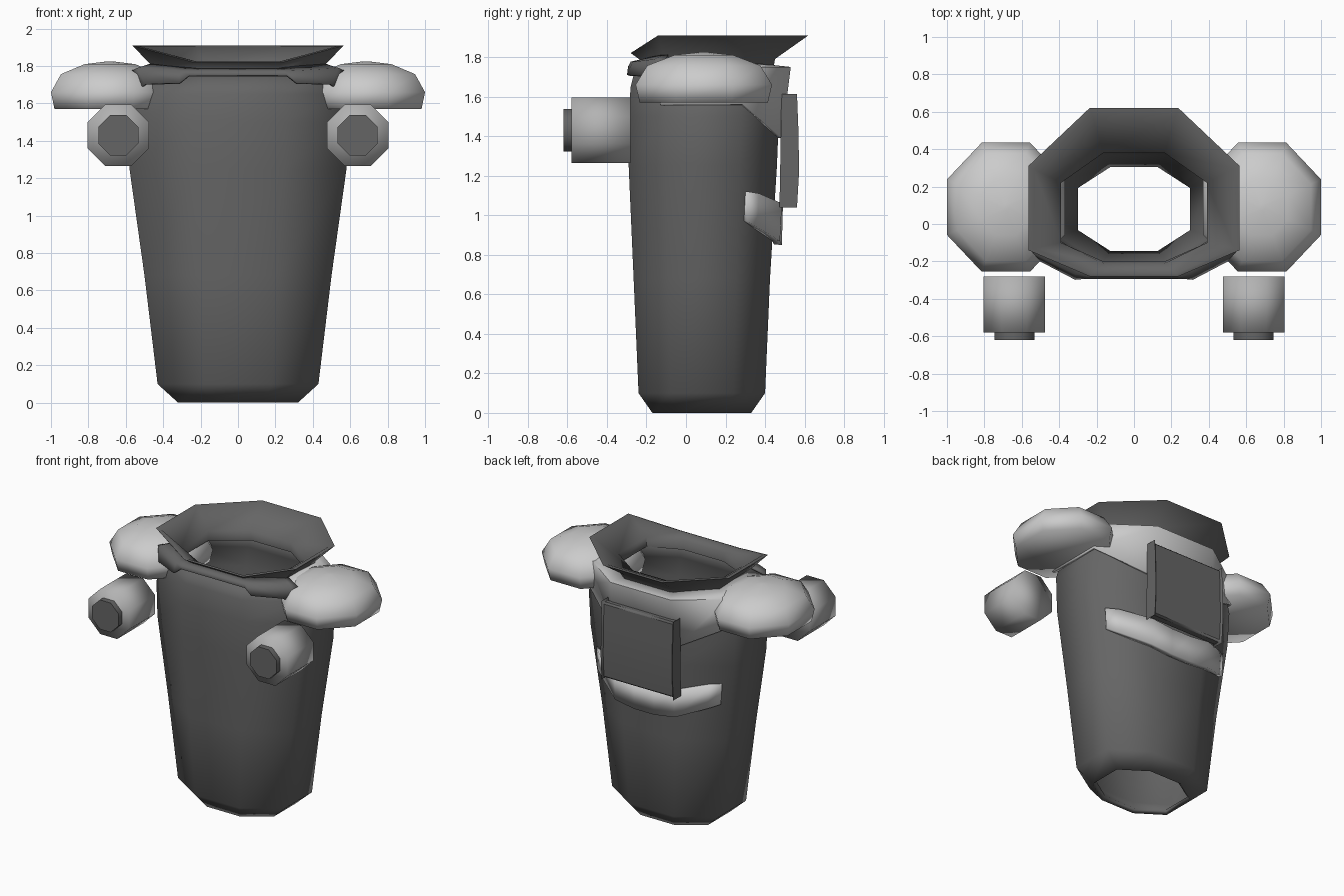
import bpy, math

if "Cube" in bpy.data.objects:
    bpy.data.objects.remove(bpy.data.objects["Cube"])


def material(name, v):
    m = bpy.data.materials.new(name)
    m.diffuse_color = (v, v, v, 1)
    m.use_nodes = True
    m.node_tree.nodes["Principled BSDF"].inputs["Base Color"].default_value = m.diffuse_color
    return m


DARK = material("dark_cloth", 0.13)
MID = material("mid_metal", 0.45)
LIGHT = material("light_metal", 0.8)


def finish(ob, mat, angle):
    ob.data.materials.append(mat)
    bpy.ops.object.select_all(action='DESELECT')
    ob.select_set(True)
    bpy.context.view_layer.objects.active = ob
    bpy.ops.object.shade_smooth_by_angle(angle=math.radians(angle))


def make(name, verts, faces, mat, thick=0, angle=75):
    me = bpy.data.meshes.new(name)
    me.from_pydata(verts, [], faces)
    me.update()
    ob = bpy.data.objects.new(name, me)
    bpy.context.collection.objects.link(ob)
    finish(ob, mat, angle)
    if thick:
        m = ob.modifiers.new("thickness", 'SOLIDIFY')
        m.thickness = thick
        m.offset = -1
    return ob


def octagon(cx, hx, y0, y1, z, fx=0.42, fy=0.5):
    """Eight-sided ring, counter-clockwise from above."""
    cy, hy = (y0 + y1) / 2, (y1 - y0) / 2
    k = [(fx, -1), (1, -fy), (1, fy), (fx, 1), (-fx, 1), (-1, fy), (-1, -fy), (-fx, -1)]
    return [(cx + a * hx, cy + b * hy, z) for a, b in k]


def collar_ring(hx, front, side_front, side_back, back, z_front, z):
    right = [(0.42 * hx, front, z_front), (hx, side_front, z),
             (hx, side_back, z), (0.42 * hx, back, z)]
    return right + [(-x, y, h) for x, y, h in reversed(right)]


def loft(name, rings, mat, thick=0, caps=False, angle=75):
    n = len(rings[0])
    verts = [v for r in rings for v in r]
    faces = [(r * n + i, r * n + (i + 1) % n, (r + 1) * n + (i + 1) % n, (r + 1) * n + i)
             for r in range(len(rings) - 1) for i in range(n)]
    if caps:
        faces += [tuple(reversed(range(n))), tuple(range(len(verts) - n, len(verts)))]
    return make(name, verts, faces, mat, thick, angle)


def strip(name, rows, mat, thick):
    """Surface between rows of points, rows running bottom to top."""
    n = len(rows[0])
    faces = [(r * n + i, r * n + i + 1, (r + 1) * n + i + 1, (r + 1) * n + i)
             for r in range(len(rows) - 1) for i in range(n - 1)]
    return make(name, [v for r in rows for v in r], faces, mat, thick)


def mirrored(rows):
    return [r + [(-x, y, z) for x, y, z in reversed(r)] for r in rows]


def rod(name, x, z, apothem, y0, y1, mat, angle):
    bpy.ops.mesh.primitive_cylinder_add(
        vertices=8, radius=apothem / math.cos(math.pi / 8), depth=y1 - y0,
        location=(x, (y0 + y1) / 2, z), rotation=(math.pi / 2, math.pi / 8, 0))
    bpy.context.object.name = name
    finish(bpy.context.object, mat, angle)


# Tapered hollow torso: half width, front, back, height
torso = [(0.32, -0.17, 0.33, 0), (0.43, -0.24, 0.40, 0.10), (0.50, -0.265, 0.425, 0.68),
         (0.58, -0.29, 0.46, 1.25), (0.59, -0.29, 0.47, 1.5), (0.55, -0.28, 0.47, 1.65),
         (0.46, -0.255, 0.45, 1.75)]
loft("torso", [octagon(0, *t) for t in torso], DARK, 0.035)

# Flared collar, dipping at the front: outside up, over the rim, inside down
loft("collar", [
    collar_ring(0.44, -0.23, -0.12, 0.25, 0.44, 1.73, 1.73),
    collar_ring(0.45, -0.21, -0.11, 0.25, 0.45, 1.77, 1.79),
    collar_ring(0.565, -0.28, -0.14, 0.31, 0.62, 1.82, 1.91),
    collar_ring(0.535, -0.265, -0.13, 0.295, 0.59, 1.825, 1.908),
    collar_ring(0.39, -0.21, -0.10, 0.22, 0.38, 1.79, 1.80),
    collar_ring(0.39, -0.20, -0.10, 0.22, 0.38, 1.73, 1.73)], DARK, 0, False, 60)

# Shoulder yoke wrapping round the back
strip("yoke", mirrored([
    [(0.595, -0.13, 1.56), (0.595, 0.29, 1.56), (0.26, 0.485, 1.39)],
    [(0.55, -0.14, 1.76), (0.55, 0.31, 1.75), (0.24, 0.53, 1.75)],
    [(0.45, -0.11, 1.80), (0.45, 0.25, 1.78), (0.20, 0.43, 1.76)]]), LIGHT, 0.02)

# Dark front ends of the yoke, joined by a narrow neckline
strip("yoke_front", mirrored([
    [(0.55, -0.12, 1.66), (0.49, -0.19, 1.70), (0.31, -0.285, 1.705), (0.26, -0.28, 1.745)],
    [(0.555, -0.11, 1.77), (0.53, -0.15, 1.78), (0.31, -0.26, 1.765), (0.25, -0.27, 1.765)],
    [(0.46, -0.09, 1.80), (0.45, -0.11, 1.80), (0.26, -0.20, 1.78), (0.19, -0.21, 1.775)]])[:],
    DARK, 0.015)

# Low strap across the back
strip("back_strap", mirrored([
    [(0.50, 0.31, 0.97), (0.43, 0.36, 0.94), (0.24, 0.475, 0.87), (0.08, 0.485, 0.85)],
    [(0.51, 0.31, 1.12), (0.44, 0.37, 1.11), (0.24, 0.485, 1.06), (0.08, 0.49, 1.04)]]),
    LIGHT, 0.04)

# Back panel with a slightly bowed outer face
panel = [(0.485, 1.05), (0.55, 1.05), (0.56, 1.22), (0.557, 1.42), (0.55, 1.60), (0.495, 1.60)]
n = len(panel)
verts = [(x, y, z) for x in (-0.29, 0.29) for y, z in panel]
faces = [(n + i, n + (i + 1) % n, (i + 1) % n, i) for i in range(n)]
faces += [tuple(reversed(range(n))), tuple(range(n, 2 * n))]
ob = make("back_panel", verts, faces, DARK, 0, 30)
bev = ob.modifiers.new("soft_edges", 'BEVEL')
bev.width = 0.012
bev.segments = 1

for side, s in (("left", -1), ("right", 1)):
    # Domed shoulder pad, its inner end running into the torso
    rings = [octagon(s * 0.685, 0.315 * k, 0.09 - 0.345 * k, 0.09 + 0.345 * k, z, 0.41, 0.43)
             for k, z in ((0.94, 1.57), (1, 1.66), (0.83, 1.757), (0.43, 1.81), (0.05, 1.825))]
    loft(side + "_shoulder_pad", rings, LIGHT, 0, True, 120)
    # Forward-facing lamp and its lens
    rod(side + "_lamp", s * 0.64, 1.43, 0.165, -0.58, -0.28, MID, 100)
    rod(side + "_lamp_lens", s * 0.64, 1.43, 0.107, -0.62, -0.575, DARK, 60)
